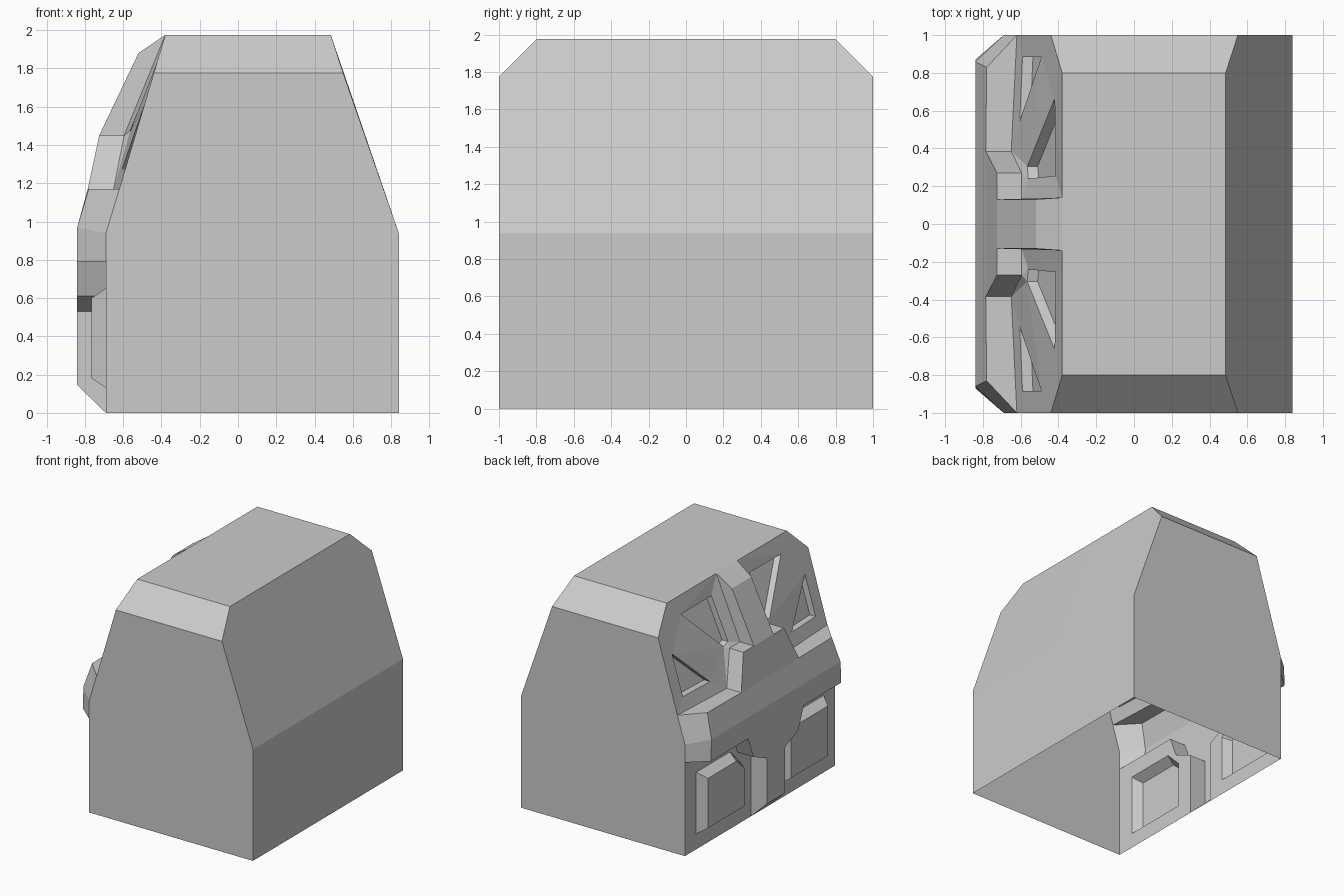
import bpy, bmesh
from mathutils import Vector

if "Cube" in bpy.data.objects:
    bpy.data.objects.remove(bpy.data.objects["Cube"])

bm = bmesh.new()


def face(*pts):
    return bm.faces.new([bm.verts.new(p) for p in pts])


def strip(a, b, closed=False):
    """Quads joining two matching point rows."""
    n = len(a)
    for i in range(n if closed else n - 1):
        j = (i + 1) % n
        face(a[i], a[j], b[j], b[i])


def fill(loops, normal):
    """Fill an outline that has holes in it."""
    edges = []
    for loop in loops:
        vs = [bm.verts.new(p) for p in loop]
        edges += [bm.edges.new((vs[i], vs[(i + 1) % len(vs)])) for i in range(len(vs))]
    bmesh.ops.triangle_fill(bm, use_beauty=True, edges=edges, normal=Vector(normal))


def at_x(x, yz):
    return [(x, y, z) for y, z in yz]


# Everything is built for the y >= 0 half, then mirrored
TOP = 1.975
W, F = -0.69, -0.84          # wall plane and relief plane

# Main shell: plain side, roof, roof chamfer, end wall (bottom is open)
face((.84, 0, 0), (.84, 1, 0), (.84, 1, .94), (.84, 0, .94))
face((.84, 0, .94), (.84, 1, .94), (.55, 1, 1.775), (.485, .8, TOP), (.485, 0, TOP))
face((.485, 0, TOP), (.485, .8, TOP), (-.38, .8, TOP), (-.38, .14, TOP), (-.38, 0, TOP))
face((.485, .8, TOP), (.55, 1, 1.775), (-.44, 1, 1.775), (-.38, .8, TOP))
face(*[(x, 1, z) for x, z in ((.84, 0), (.84, .94), (.55, 1.775), (-.44, 1.775),
                              (-.62, 1.17), (W, .94), (W, .79), (W, 0))])

# Belt and lower pillar front
face(*at_x(F, [(0, .145), (.12, .145), (.12, .53), (.3, .61), (.37, .79),
               (.87, .79), (.86, .97), (0, .97)]))
# Belt tapered ends
strip([(W, 1, .79), (W, 1, .94), (-.62, 1, 1.17)],
      [(F, .87, .79), (F, .86, .97), (-.78, .83, 1.17)])
# Belt slope and central hump
face((F, 0, .97), (F, .86, .97), (-.78, .83, 1.17), (-.785, .385, 1.17), (-.785, 0, 1.17))
face((-.785, 0, 1.17), (-.785, .385, 1.17), (-.725, .27, 1.45), (-.725, .13, 1.45), (-.725, 0, 1.45))
# Ledge, hump side and hump shelf
strip([(-.78, .83, 1.17), (-.785, .385, 1.17), (-.725, .27, 1.45), (-.725, .13, 1.45)],
      [(-.62, 1, 1.17), (-.65, .385, 1.17), (-.595, .27, 1.45), (-.595, .13, 1.45)])
# Upper pillar
strip([(-.725, 0, 1.45), (-.52, 0, 1.88), (-.38, 0, TOP)],
      [(-.725, .13, 1.45), (-.52, .13, 1.88), (-.38, .14, TOP)])
face((-.725, .13, 1.45), (-.595, .13, 1.45), (-.38, .14, TOP), (-.52, .13, 1.88))
# Lower pillar foot, side, flare and belt underside
face((F, 0, .145), (F, .12, .145), (W, .12, 0), (W, 0, 0))
step = [(.12, .53), (.3, .61), (.37, .79)]
strip([(F, .12, .145)] + at_x(F, step) + [(F, .87, .79)],
      [(W, .12, 0)] + at_x(W, step) + [(W, 1, .79)])

# Lower wall with raised panel
base = at_x(W, [(.85, .13), (.85, .65), (.40, .65), (.27, .52), (.27, .13)])
front = at_x(-.765, [(.80, .18), (.80, .6), (.42, .6), (.31, .5), (.31, .18)])
fill([at_x(W, [(.12, 0), (1, 0), (1, .79)] + step[::-1]), base], (-1, 0, 0))
strip(base, front, True)
face(*front)

# Upper wall with two recesses
holes = [[(-.59, .885, 1.275), (-.49, .885, 1.608), (-.605, .545, 1.276)],
         [(-.42, .665, 1.84), (-.415, .255, 1.84), (-.56, .24, 1.485), (-.565, .305, 1.468)]]
fill([[(-.62, 1, 1.17), (-.65, .385, 1.17), (-.595, .27, 1.45), (-.595, .13, 1.45),
       (-.38, .14, TOP), (-.38, .8, TOP), (-.44, 1, 1.775)]] + holes, (-1, 0, .3))
for h in holes:
    floor = [(x + .055, y, z) for x, y, z in h]
    strip(h, floor, True)
    face(*floor)

# Mirror across y, weld and orient
dup = bmesh.ops.duplicate(bm, geom=bm.verts[:] + bm.edges[:] + bm.faces[:])["geom"]
for v in dup:
    if isinstance(v, bmesh.types.BMVert):
        v.co.y = -v.co.y
bmesh.ops.remove_doubles(bm, verts=bm.verts[:], dist=.0005)
bmesh.ops.recalc_face_normals(bm, faces=bm.faces[:])
roof = max(bm.faces, key=lambda f: f.calc_center_median().z)
if roof.normal.z < 0:
    bmesh.ops.reverse_faces(bm, faces=bm.faces[:])

mesh = bpy.data.meshes.new("wall_block")
bm.to_mesh(mesh)
bm.free()
bpy.context.collection.objects.link(bpy.data.objects.new("wall_block", mesh))
